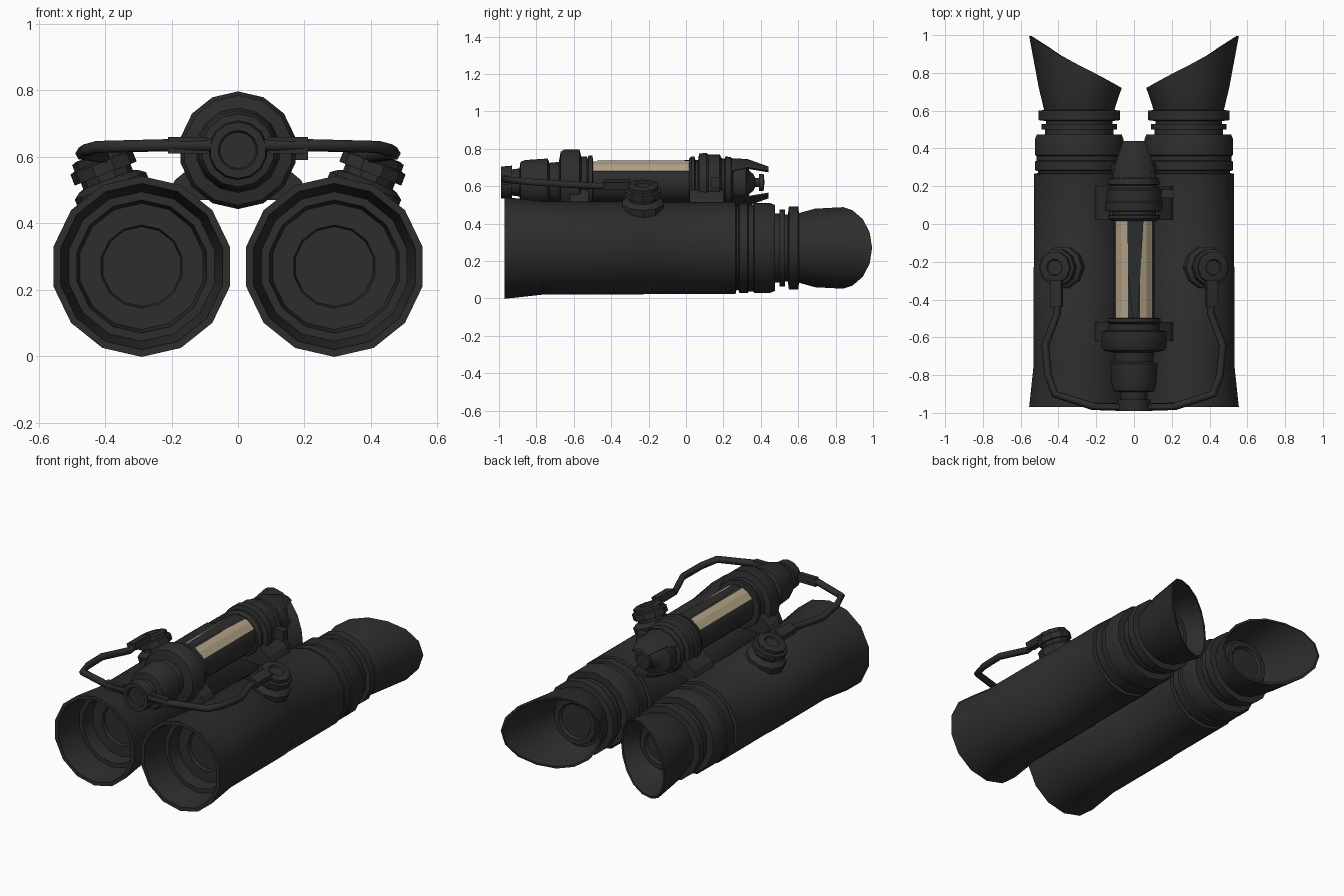
import bpy, bmesh, math
from mathutils import Vector, Matrix

if "Cube" in bpy.data.objects:
    bpy.data.objects.remove(bpy.data.objects["Cube"])


def material(name, rgb):
    m = bpy.data.materials.new(name)
    m.use_nodes = True
    m.diffuse_color = (*rgb, 1)
    m.node_tree.nodes["Principled BSDF"].inputs["Base Color"].default_value = (*rgb, 1)
    return m


BLACK = material("matte black", (0.026, 0.026, 0.026))
TAN = material("tan", (0.44, 0.36, 0.24))


def finish(bm, name, mat=BLACK, smooth=True):
    bmesh.ops.remove_doubles(bm, verts=bm.verts, dist=1e-5)
    bmesh.ops.recalc_face_normals(bm, faces=bm.faces)
    me = bpy.data.meshes.new(name)
    bm.to_mesh(me)
    bm.free()
    ob = bpy.data.objects.new(name, me)
    bpy.context.collection.objects.link(ob)
    me.materials.append(mat)
    if smooth:
        bpy.ops.object.select_all(action="DESELECT")
        ob.select_set(True)
        bpy.context.view_layer.objects.active = ob
        bpy.ops.object.shade_smooth_by_angle(angle=math.radians(35))
    return ob


def loft(name, rings, mat=BLACK):
    """Skin a list of equally long point rings."""
    bm = bmesh.new()
    rows = [[bm.verts.new(p) for p in ring] for ring in rings]
    n = len(rows[0])
    for a, b in zip(rows, rows[1:]):
        for i in range(n):
            j = (i + 1) % n
            bm.faces.new((a[i], a[j], b[j], b[i]))
    return finish(bm, name, mat)


def lathe(name, profile, centre, axis=(0, 1, 0), sides=14):
    """Turn (distance along axis, radius) pairs around an axis."""
    rot = Vector(axis).to_track_quat("Z", "Y").to_matrix()
    rings = []
    for d, r in profile:
        r = max(r, 1e-6)
        rings.append([Vector(centre) + rot @ Vector((
            r * math.cos(math.tau * (i + .5) / sides),
            r * math.sin(math.tau * (i + .5) / sides), d)) for i in range(sides)])
    return loft(name, rings)


def prism(name, outline, y0, y1, mat=BLACK):
    """Extrude an (x, z) outline along y."""
    bm = bmesh.new()
    face = bm.faces.new([bm.verts.new((x, y0, z)) for x, z in outline])
    new = bmesh.ops.extrude_face_region(bm, geom=[face])["geom"]
    bmesh.ops.translate(bm, vec=(0, y1 - y0, 0),
                        verts=[v for v in new if isinstance(v, bmesh.types.BMVert)])
    return finish(bm, name, mat, False)


def box(name, centre, size, turn=0):
    bm = bmesh.new()
    bmesh.ops.create_cube(bm, size=1, matrix=Matrix.Translation(centre)
                          @ Matrix.Rotation(turn, 4, "Y") @ Matrix.Diagonal((*size, 1)))
    return finish(bm, name, smooth=False)


def eyecup(name, cx, cz, side):
    """Flared cup whose rim sweeps back on the outer side."""
    n = 16

    def ring(y, r, sweep=0, shrink=1.0):
        pts = []
        for i in range(n):
            a = math.tau * i / n
            c, s = math.cos(a), math.sin(a)
            back = sweep * (0.12 * c + 0.05 * max(0, c - .3))
            wide = r + sweep * .02 * c
            pts.append((cx + side * wide * c, y + back, cz + r * s * shrink))
        return pts

    loft(name, [ring(.60, .185), ring(.69, .21, .2), ring(.84, .245, 1, .89),
                ring(.84, .232, 1, .89), ring(.70, .19, .2), ring(.63, .16)])


TUBE_X, TUBE_Z, SCOPE_Z = .29, .27, .62

for side, word in ((1, "left"), (-1, "right")):
    centre = (side * TUBE_X, 0, TUBE_Z)

    # Main barrel with hollow flared hood and recessed lens
    lathe(word + "_barrel", [
        (-.70, 0), (-.70, .12), (-.72, .125), (-.72, .19), (-.80, .20), (-.80, .225),
        (-.97, .25), (-.97, .272), (-.76, .249), (-.23, .249), (-.225, .246),
        (.265, .246), (.27, .225), (.28, .225), (.285, .24), (.33, .24), (.335, .233),
        (.36, .233), (.365, .24), (.45, .24), (.475, .23), (.475, .185), (.50, .185),
        (.50, .205), (.53, .205), (.53, .18), (.545, .18), (.55, .222), (.60, .222),
        (.605, .18), (.62, .17), (.62, 0)], centre)

    # Eyepiece lens mount inside the cup
    lathe(word + "_eyepiece", [(.60, .15), (.66, .14), (.66, .11), (.645, .10),
                               (.645, 0)], centre, sides=12)
    eyecup(word + "_eyecup", side * TUBE_X, TUBE_Z, side)

    # Tilted turret on top of the barrel
    out = Vector((side * .36, 0, .93)).normalized()
    base = Vector(centre) + Vector((0, -.23, 0)) + out * .215
    lathe(word + "_turret", [
        (0, .115), (.045, .115), (.06, .095), (.065, .08), (.085, .08), (.085, .10),
        (.12, .10), (.125, .085), (.145, .085), (.15, .07), (.15, .045),
        (.14, .04), (.14, 0)], base, out, 10)

    # Cable from turret to the front of the centre unit
    cu = bpy.data.curves.new(word + "_cable", "CURVE")
    cu.dimensions = "3D"
    cu.bevel_depth = .02
    cu.bevel_resolution = 1
    cu.use_fill_caps = True
    path = [(.41, -.34, .61), (.405, -.47, .60), (.47, -.64, .61), (.455, -.80, .62),
            (.42, -.90, .63), (.22, -.965, .635), (.06, -.97, .635)]
    spline = cu.splines.new("POLY")
    spline.points.add(len(path) - 1)
    for p, (x, y, z) in zip(spline.points, path):
        p.co = (side * x, y, z, 1)
    ob = bpy.data.objects.new(word + "_cable", cu)
    bpy.context.collection.objects.link(ob)
    cu.materials.append(BLACK)

    # Cable lugs at both ends
    box(word + "_turret_lug", (side * .41, -.37, .61), (.06, .14, .04), side * .3)
    box(word + "_front_lug", (side * .15, -.965, .635), (.12, .03, .05))

# Centre unit: front end
scope = (0, 0, SCOPE_Z)
lathe("centre_unit_front", [
    (-.975, 0), (-.975, .055), (-.99, .06), (-.99, .085), (-.93, .09), (-.93, .07),
    (-.89, .075), (-.885, .11), (-.86, .12), (-.74, .128), (-.73, .105), (-.68, .11),
    (-.67, .165), (-.65, .177), (-.57, .177), (-.56, .14), (-.53, .14), (-.53, .125),
    (-.52, .145), (-.50, .145), (-.495, .10), (-.495, 0)], scope)

# Centre unit: windowed middle
lathe("centre_unit_middle", [(-.51, .112), (.03, .112)], scope, sides=16)

# Tan window panels wrapped over the two upper flanks
for side, word in ((1, "left"), (-1, "right")):
    arc = [(side * r * math.cos(a), SCOPE_Z + r * math.sin(a))
           for r, angles in ((.117, (32, 55, 74)), (.110, (74, 55, 32)))
           for a in map(math.radians, angles)]
    prism(word + "_window_panel", arc, -.50, .02, TAN)

# Tapering dark rib between the panels
bm = bmesh.new()
top = SCOPE_Z + .119
bm.faces.new([bm.verts.new(p) for p in (
    (-.035, .02, top), (.05, .02, top - .003), (.02, -.50, top), (-.008, -.50, top),
    (-.03, -.30, top))])
finish(bm, "window_rib", smooth=False)

# Centre unit: rear end with focus stud
lathe("centre_unit_rear", [
    (.015, 0), (.015, .125), (.03, .14), (.045, .14), (.05, .12), (.065, .12),
    (.07, .155), (.11, .158), (.12, .15), (.18, .15), (.19, .13), (.205, .125),
    (.21, .14), (.24, .135), (.25, .115), (.27, .125), (.32, .12), (.33, .09),
    (.34, .06), (.36, .045), (.37, .025), (.39, .025), (.39, .045), (.415, .045),
    (.42, 0)], scope)
box("side_switch", (.165, .16, SCOPE_Z), (.09, .045, .06))

# Two tapering rear guards, above and below the stud
for sign, word in ((1, "upper"), (-1, "lower")):
    rings = []
    for y, half, r in ((.24, 62, .13), (.33, 50, .125), (.44, 42, .085)):
        angles = [math.radians(sign * 90 + half * t) for t in (-1, -.5, 0, .5, 1)]
        rings.append([(q * math.cos(a), y, SCOPE_Z + q * math.sin(a))
                      for q, seq in ((r, angles), (r - .012, angles[::-1])) for a in seq])
    loft(word + "_rear_guard", rings)

# Saddles joining the centre unit to both barrels
outline = [(-.22, .47), (.22, .47), (.19, .53), (.13, .58), (-.13, .58), (-.19, .53)]
for y0, y1, word in ((-.62, -.52, "front"), (.02, .2, "rear")):
    prism(word + "_saddle", outline, y0, y1)
